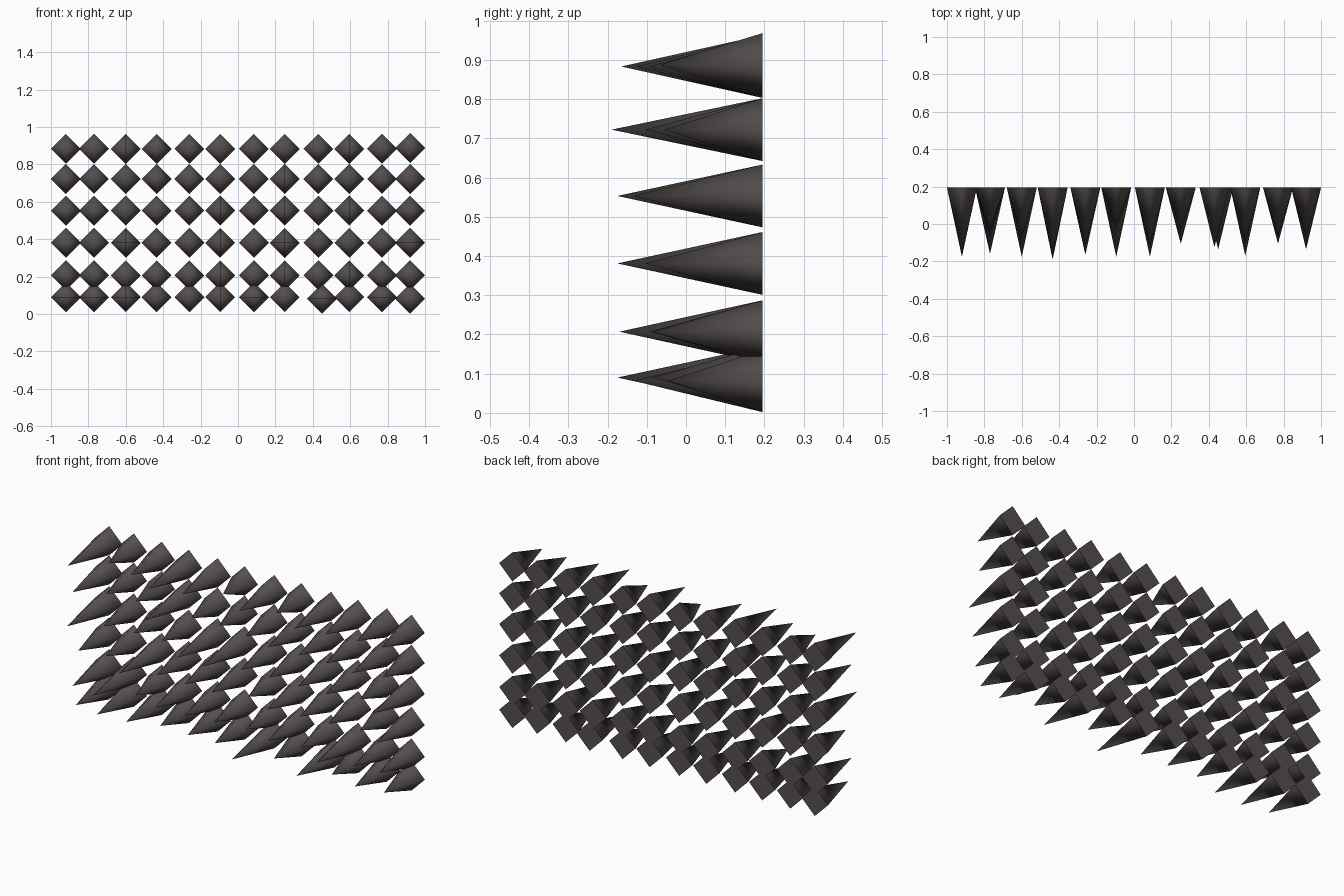
import bpy
import bmesh
import random
from mathutils import Matrix

random.seed(4)

default_cube = bpy.data.objects.get("Cube")
if default_cube:
    bpy.data.objects.remove(default_cube, do_unlink=True)

# Single dark material
dark_stone = bpy.data.materials.new("dark warm grey")
dark_stone.use_nodes = True
colour = (0.09, 0.075, 0.076, 1)
dark_stone.diffuse_color = colour
dark_stone.node_tree.nodes["Principled BSDF"].inputs["Base Color"].default_value = colour

BACK = 0.195
RADIUS = 0.08
columns = [-.92, -.77, -.6, -.435, -.26, -.095, .085, .25, .43, .595, .77, .92]
rows = [.883, .722, .553, .381, .207, .09]

# Spike lengths along the border of the grid
top_lengths = [.36, .22, .27, .36, .31, .19, .31, .22, .32, .29, .26, .26]
bottom_lengths = [.29, .32, .31, .25, .26, .26, .37, .24, .33, .23, .28, .24]
first_lengths = [.36, .32, .37, .27, .32, .29]
last_lengths = [.26, .25, .33, .3, .28, .24]

# Longest inner spikes, by row and column
long_spikes = {(1, 3): .385, (2, 4): .36, (2, 5): .37, (3, 2): .37,
               (4, 1): .355, (4, 9): .365, (3, 7): .3, (1, 10): .3}


def spike_length(row, col):
    if col == 0:
        return first_lengths[row]
    if col == len(columns) - 1:
        return last_lengths[row]
    if row == 0:
        return top_lengths[col]
    if row == len(rows) - 1:
        return bottom_lengths[col]
    return long_spikes.get((row, col), random.uniform(.22, .3))


def add_spike(name, x, z, length):
    """Four-sided spike pointing forwards, with soft sides and a flat back."""
    bm = bmesh.new()
    bmesh.ops.create_cone(bm, cap_ends=True, segments=4,
                          radius1=RADIUS, radius2=0, depth=length)
    bmesh.ops.remove_doubles(bm, verts=bm.verts, dist=0.0001)
    bmesh.ops.rotate(bm, verts=bm.verts, matrix=Matrix.Rotation(1.5707963, 3, 'X'))
    bmesh.ops.recalc_face_normals(bm, faces=bm.faces)
    for face in bm.faces:
        face.smooth = face.normal.y < 0.9
    mesh = bpy.data.meshes.new(name)
    bm.to_mesh(mesh)
    bm.free()
    mesh.materials.append(dark_stone)
    spike = bpy.data.objects.new(name, mesh)
    spike.location = (x, BACK - length / 2, z)
    bpy.context.collection.objects.link(spike)
    return spike


# Grid of spikes
spikes = {}
for r, z in enumerate(rows):
    for c, x in enumerate(columns):
        spikes[r, c] = add_spike(f"spike_row_{r + 1}_column_{c + 1}", x, z, spike_length(r, c))

# A few spikes sit slightly off the grid
for key, dx, dz in [((5, 8), .02, -.008), ((5, 11), 0, -.008), ((0, 11), 0, .005)]:
    spikes[key].location.x += dx
    spikes[key].location.z += dz
